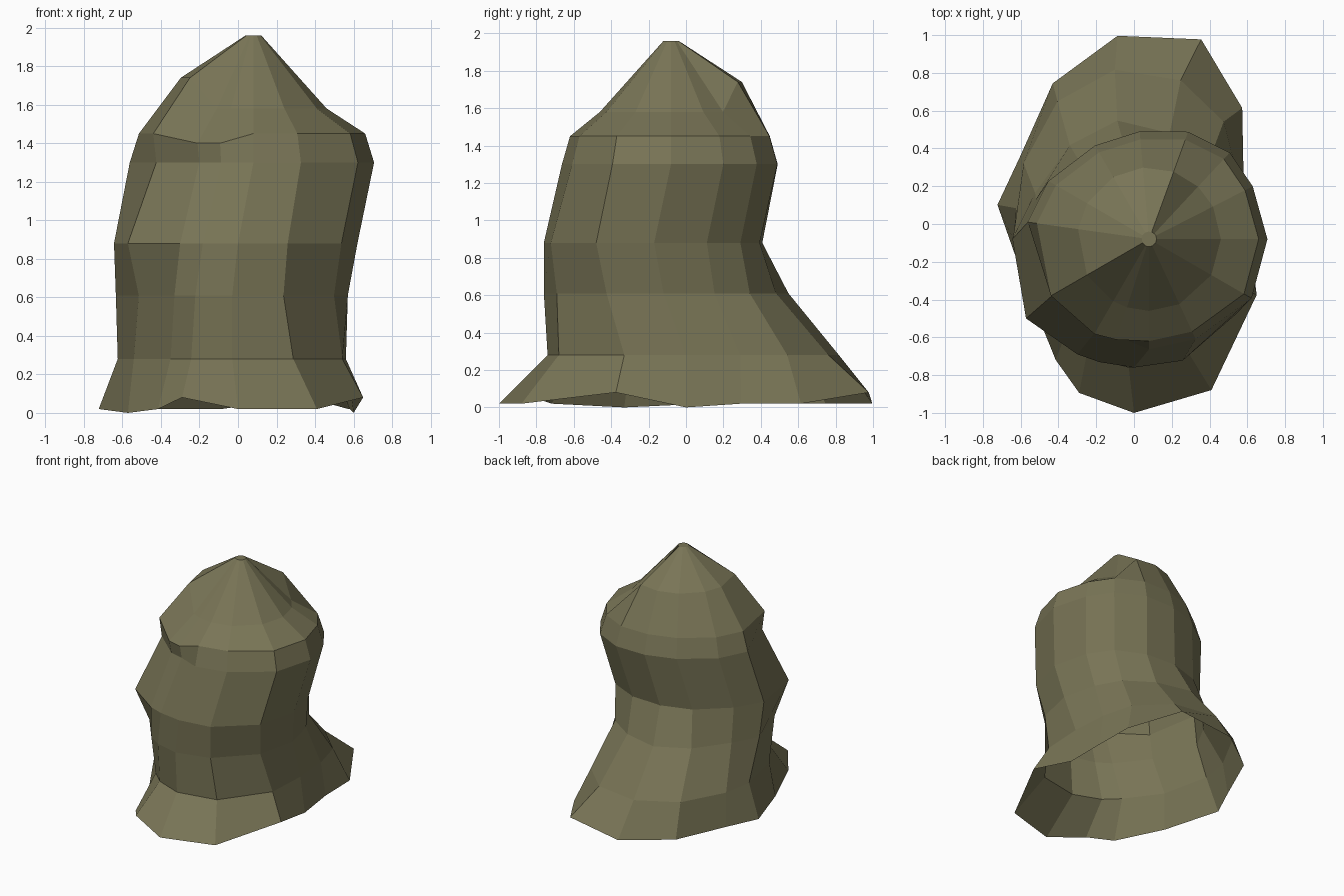
import bpy, bmesh, math

if "Cube" in bpy.data.objects:
    bpy.data.objects.remove(bpy.data.objects["Cube"])

# One flat olive stone colour
olive = bpy.data.materials.new("olive_stone")
olive.diffuse_color = (0.19, 0.177, 0.093, 1)
olive.use_nodes = True
olive.node_tree.nodes["Principled BSDF"].inputs["Base Color"].default_value = olive.diffuse_color

# Directions of the corners shared by every ring
ANGLES = [0, 27, 47, 70, 95, 120, 150, 172, 210, 240, 252, 270, 295, 330]
N = len(ANGLES)
FRONT_LEFT = (8, 9, 10)      # corners under the overhanging brow
bm = bmesh.new()


def ring(z, cx, cy, radii, lift=lambda i: 0):
    """Irregular polygon ring; lift raises chosen corners."""
    return [bm.verts.new((cx + r * math.cos(math.radians(a)),
                          cy + r * math.sin(math.radians(a)), z + lift(i)))
            for i, (a, r) in enumerate(zip(ANGLES, radii))]


brow = [.58, .57, .58, .56, .53, .53, .57, .60, .60, .58, .56, .54, .54, .58]
recess = [r * (.97 if i in FRONT_LEFT else 1.08) for i, r in enumerate(brow)]

rings = [
    # flared open hem, notched upward at three corners
    ring(.02, 0, 0,
         [.60, .65, .84, 1.04, 1, .86, .70, .73, .66, .83, .94, 1, .97, .75],
         lambda i: .06 if i in (3, 10, 13) else -.02 if i in (0, 8) else 0),
    ring(.28, -.03, 0,
         [.59, .64, .74, .81, .82, .75, .64, .60, .59, .64, .69, .74, .75, .66]),
    # waist
    ring(.61, -.03, -.12,
         [.60, .60, .63, .64, .67, .62, .57, .61, .56, .60, .62, .64, .63, .61]),
    # shoulder bulge
    ring(.88, 0, -.17,
         [.62, .62, .63, .60, .58, .58, .60, .65, .66, .60, .59, .59, .61, .62]),
    # recess and brow
    ring(1.3, .08, -.08, recess),
    ring(1.45, .08, -.08, brow, lambda i: -.05 if i in (9, 10) else 0),
    # crown, high at the back and left, and its peak
    ring(1.55, .08, -.08, [.38] * N, lambda i: .19 if 3 <= i <= 8 else .03),
    ring(1.96, .08, -.08, [.04] * N),
]
for low, high in zip(rings, rings[1:]):
    for i in range(N):
        j = (i + 1) % N
        bm.faces.new((low[i], low[j], high[j], high[i]))
bm.faces.new(rings[-1])

mesh = bpy.data.meshes.new("hooded_rock")
bm.to_mesh(mesh)
bm.free()
mesh.materials.append(olive)
rock = bpy.data.objects.new("hooded_rock", mesh)
bpy.context.collection.objects.link(rock)
